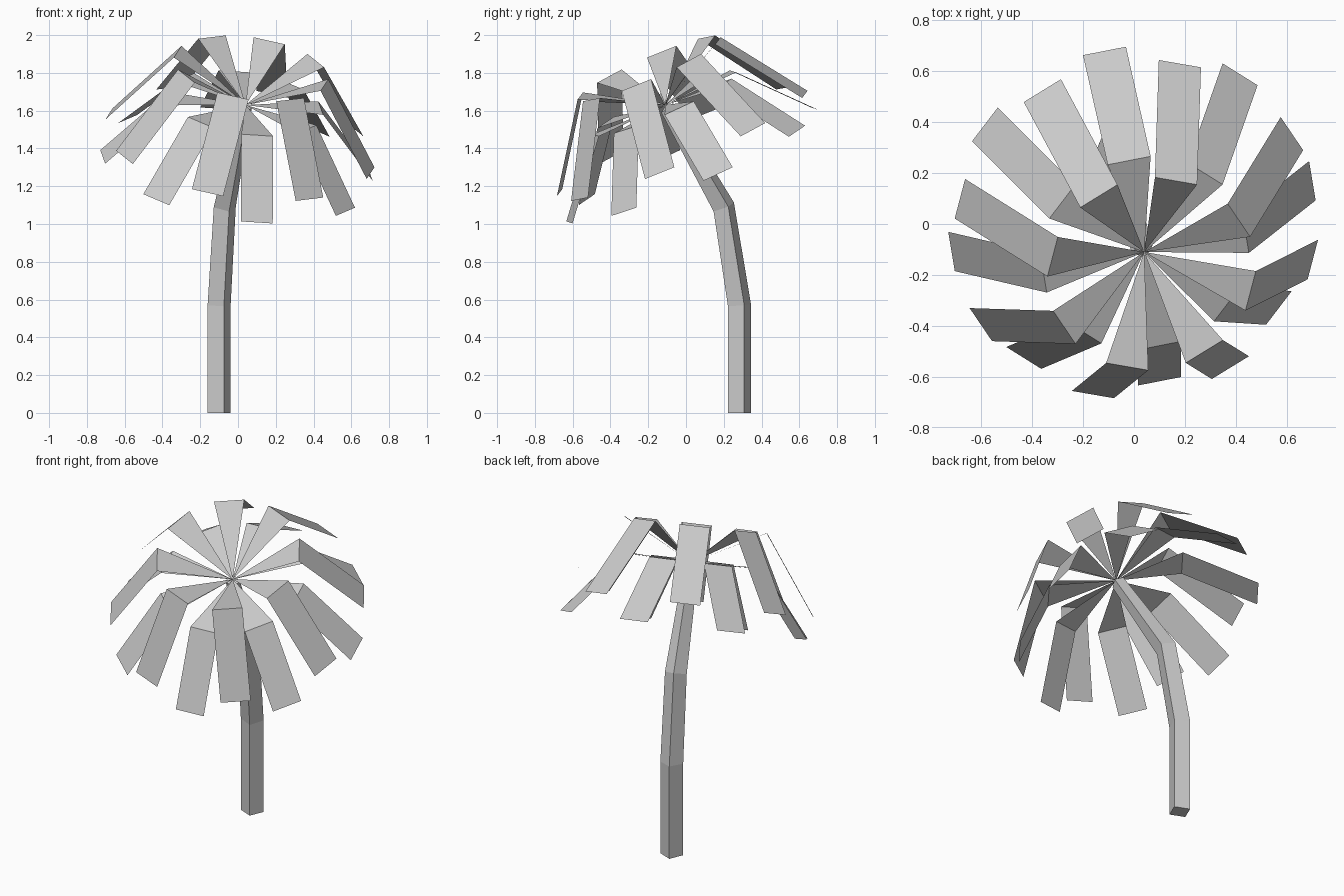
import bpy
from math import cos, sin, radians
from mathutils import Vector

if "Cube" in bpy.data.objects:
    bpy.data.objects.remove(bpy.data.objects["Cube"])

APEX = Vector((0.04, -0.11, 1.63))
# Tilted crown frame
E1 = Vector((0.389, -0.067, -0.088)).normalized()
AXIS = E1.cross(Vector((0.113, 0.361, 0.142))).normalized()
E2 = AXIS.cross(E1)


def add_mesh(name, verts, faces):
    me = bpy.data.meshes.new(name)
    me.from_pydata([tuple(v) for v in verts], [], faces)
    me.update()
    ob = bpy.data.objects.new(name, me)
    bpy.context.collection.objects.link(ob)
    return ob


# Trunk: square section swept through four rings (centre, normal, half diagonal)
def trunk():
    rings = [
        (Vector((-0.10, 0.283, 0)), Vector((0, 0, 1)), 0.066),
        (Vector((-0.10, 0.283, 0.57)), Vector((0.03, -0.08, 1)), 0.066),
        (Vector((-0.07, 0.20, 1.09)), Vector((0.12, -0.36, 0.93)), 0.063),
        (Vector((0.034, -0.10, 1.615)), Vector((0.2, -0.55, 0.8)), 0.042),
    ]
    verts, faces = [], []
    for c, n, r in rings:
        q = Vector((0, 0, 1)).rotation_difference(n.normalized())
        for k in range(4):
            a = radians(-67.5 + 90 * k)
            verts.append(c + q @ Vector((r * cos(a), r * sin(a), 0)))
    for i in range(len(rings) - 1):
        for k in range(4):
            j = (k + 1) % 4
            faces.append((4 * i + k, 4 * i + j, 4 * i + 4 + j, 4 * i + 4 + k))
    faces += [(3, 2, 1, 0), (12, 13, 14, 15)]
    add_mesh("trunk", verts, faces)


# Leaf: triangle rising from the apex, then a drooping strip
def leaf(name, angle, bend, tip, width=0.172):
    out = E1 * cos(angle) + E2 * sin(angle)
    side = AXIS.cross(out) * (width / 2)
    b = APEX + out * bend[0] + AXIS * bend[1]
    t = APEX + out * tip[0] + AXIS * tip[1]
    add_mesh(name, [APEX, b - side, b + side, t + side, t - side],
             [(0, 1, 2), (1, 4, 3, 2)])


trunk()
for i in range(8):
    leaf(f"upper_leaf_{i}", radians(45 * i), (0.404, 0.214), (0.72, -0.225))
    leaf(f"lower_leaf_{i}", radians(45 * i + 22.5), (0.405, 0.01), (0.723, -0.353))
